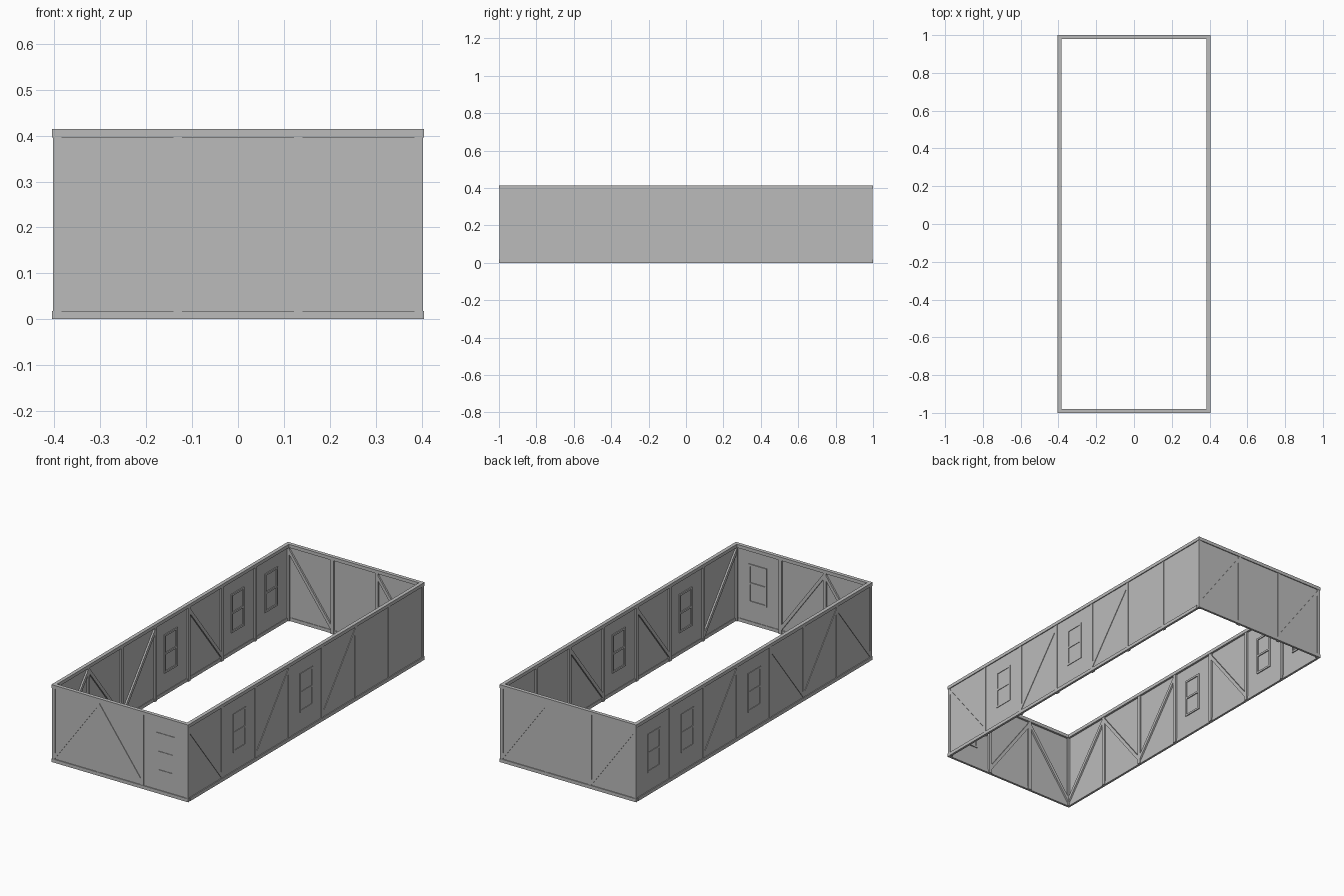
import bpy, bmesh, math
from mathutils import Matrix

cube = bpy.data.objects.get("Cube")
if cube:
    bpy.data.objects.remove(cube)

GREY = (0.5, 0.5, 0.5, 1)
mat = bpy.data.materials.new("plain grey")
mat.use_nodes = True
mat.diffuse_color = GREY
mat.node_tree.nodes["Principled BSDF"].inputs["Base Color"].default_value = GREY

HEIGHT, RAIL, POST = 0.414, 0.018, 0.018
HALF_X, HALF_Y = 0.405, 1.0
DEEP = 0.02          # depth of the top rail
LIP = 0.002          # rails overhang the posts by this much


def prism(bm, profile, d0, d1):
    """Extrude a (u, z) outline from depth d0 to d1, depth running inward."""
    near = [bm.verts.new((u, d0, z)) for u, z in profile]
    far = [bm.verts.new((u, d1, z)) for u, z in profile]
    bm.faces.new(near)
    bm.faces.new(far[::-1])
    n = len(near)
    for i in range(n):
        j = (i + 1) % n
        bm.faces.new((near[j], near[i], far[i], far[j]))


def box(bm, u0, u1, z0, z1, d0, d1):
    prism(bm, [(u0, z0), (u1, z0), (u1, z1), (u0, z1)], d0, d1)


def finish(bm, name, place):
    if not bm.verts:
        return
    bmesh.ops.transform(bm, matrix=place, verts=bm.verts)
    bmesh.ops.recalc_face_normals(bm, faces=bm.faces)
    mesh = bpy.data.meshes.new(name)
    bm.to_mesh(mesh)
    bm.free()
    mesh.materials.append(mat)
    bpy.context.collection.objects.link(bpy.data.objects.new(name, mesh))


def wall(side, half, offset, turn, bays, owns_corners):
    """bays, left to right from outside: / and \\ braces, W window, . plain."""
    place = Matrix.Rotation(math.radians(turn), 4, "Z") @ Matrix.Translation((0, -offset, 0))
    parts = {k: bmesh.new() for k in ("rails", "posts", "panels", "braces", "windows")}
    end = half if owns_corners else half - DEEP
    top = HEIGHT - RAIL

    # Top and bottom rails
    box(parts["rails"], -end, end, top, HEIGHT, 0, DEEP)
    box(parts["rails"], -end, end, 0, RAIL, 0, 0.012)

    # Posts between bays, corner posts on the end walls only
    reach = half - LIP - POST / 2
    step = 2 * reach / len(bays)
    for i in range(len(bays) + 1):
        if owns_corners or 0 < i < len(bays):
            u = -reach + i * step
            box(parts["posts"], u - POST / 2, u + POST / 2, 0, top, LIP, DEEP - LIP)

    for i, kind in enumerate(bays):
        a = -reach + i * step + POST / 2
        b = a + step - POST
        # Thin infill panel
        box(parts["panels"], a, b, RAIL, top, 0.005, 0.009)
        # Diagonal brace with ends cut along the posts
        if kind in "/\\":
            low, high, h = 0.037, 0.372, 0.014
            za, zb = (low, high) if kind == "/" else (high, low)
            prism(parts["braces"], [(a, za - h), (b, zb - h), (b, zb + h), (a, za + h)],
                  LIP, DEEP - LIP)
        # Two-pane window: jambs plus sill, middle bar and head
        if kind == "W":
            c, w, t = (a + b) / 2 + 0.005, 0.054, 0.01
            z0, z1 = 0.117, 0.324
            mid = (z0 + z1) / 2
            for s in (-1, 1):
                u = c + s * (w - t / 2)
                box(parts["windows"], u - t / 2, u + t / 2, z0, z1, LIP, 0.014)
            for z in (z0 + t / 2, mid, z1 - t / 2):
                box(parts["windows"], c - w + t, c + w - t, z - t / 2, z + t / 2, LIP, 0.014)

    for kind, bm in parts.items():
        finish(bm, f"{side}_wall_{kind}", place)


wall("front", HALF_X, HALF_Y, 0, "/\\W", True)
wall("left", HALF_Y, HALF_X, 90, "\\W/W/..", False)
wall("back", HALF_X, HALF_Y, 180, "/./", True)
wall("right", HALF_Y, HALF_X, 270, "WW/W\\/\\", False)
